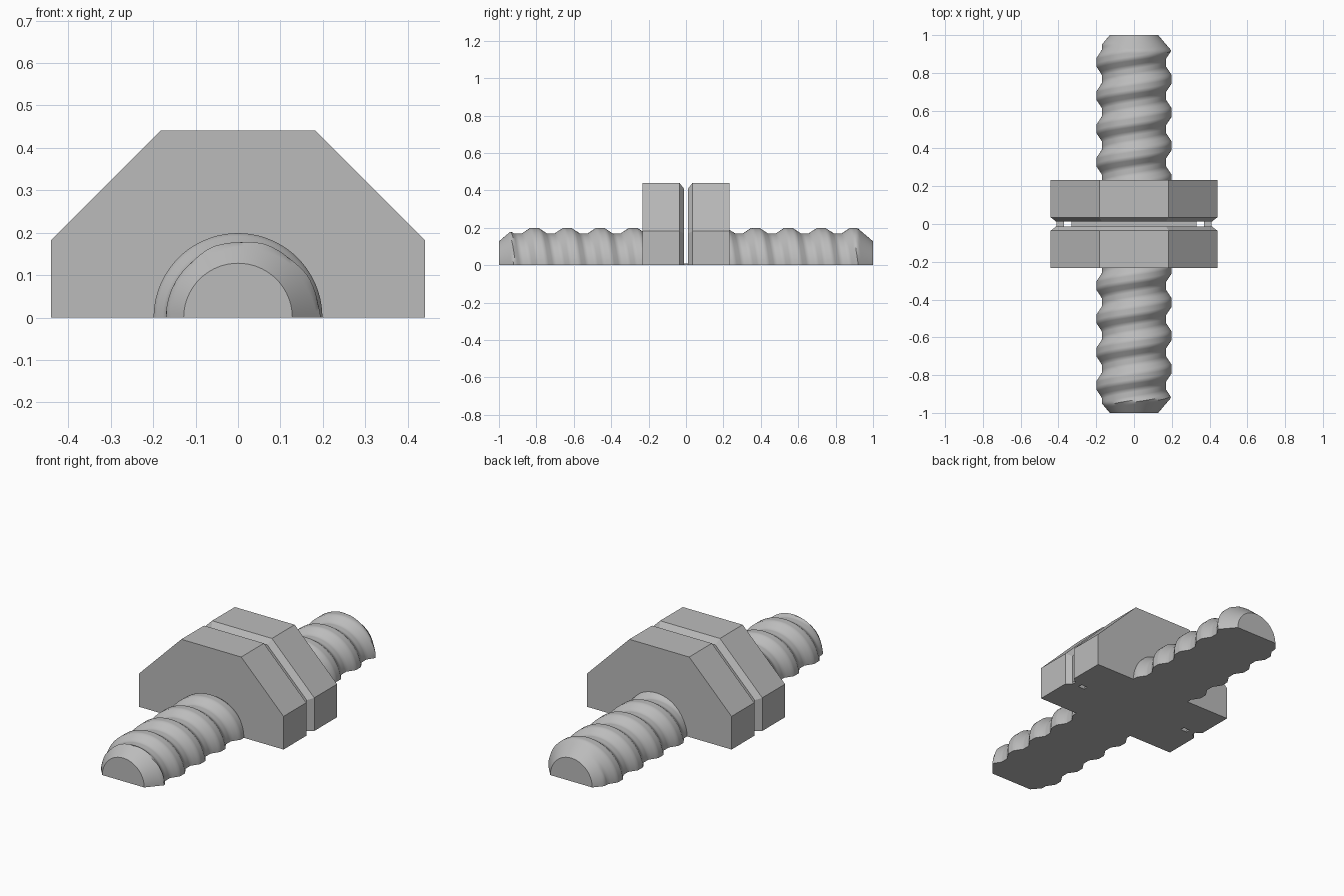
import bpy, bmesh
from math import pi, cos, sin, radians

cube = bpy.data.objects.get("Cube")
if cube:
    bpy.data.objects.remove(cube)

# One plain grey for everything
grey = bpy.data.materials.new("plain grey")
grey.use_nodes = True
COLOUR = (0.5, 0.5, 0.5, 1)
grey.diffuse_color = COLOUR
grey.node_tree.nodes["Principled BSDF"].inputs["Base Color"].default_value = COLOUR


def finish(bm, name, smooth=False):
    bmesh.ops.remove_doubles(bm, verts=bm.verts, dist=1e-5)
    bmesh.ops.recalc_face_normals(bm, faces=bm.faces)
    mesh = bpy.data.meshes.new(name)
    bm.to_mesh(mesh)
    bm.free()
    obj = bpy.data.objects.new(name, mesh)
    bpy.context.collection.objects.link(obj)
    mesh.materials.append(grey)
    if smooth:
        bpy.ops.object.select_all(action='DESELECT')
        obj.select_set(True)
        bpy.context.view_layer.objects.active = obj
        bpy.ops.object.shade_smooth_by_angle(angle=radians(38))
    return obj


# Half of an octagonal nut, with a chamfer on the face towards the gap
APOTHEM = 0.441
GAP, BEVEL_END, OUTER = 0.012, 0.035, 0.233


def half_octagon(bm, apothem, y):
    s = apothem * 0.4142
    outline = [(apothem, 0), (apothem, s), (s, apothem),
               (-s, apothem), (-apothem, s), (-apothem, 0)]
    return [bm.verts.new((x, y, z)) for x, z in outline]


def half_nut(name, side):
    bm = bmesh.new()
    rings = [half_octagon(bm, a, side * y) for a, y in
             ((APOTHEM - 0.03, GAP), (APOTHEM, BEVEL_END), (APOTHEM, OUTER))]
    for a, b in zip(rings, rings[1:]):
        for i in range(len(a)):
            j = (i + 1) % len(a)
            bm.faces.new((a[i], a[j], b[j], b[i]))
    bm.faces.new(rings[0])
    bm.faces.new(rings[-1])
    return finish(bm, name)


# Half of a threaded rod, with rows that follow the helix
PITCH, ROOT, CREST = 0.176, 0.17, 0.199
TIP, TIP_SLOPE, START = 0.128, 0.85, 0.231
SEGMENTS, ROWS = 40, 16


def thread_radius(phase):
    d = abs((phase + 0.5) % 1 - 0.5)          # distance from the crest, in pitches
    t = min(max((d - 0.125) / 0.25, 0), 1)
    return CREST + (ROOT - CREST) * t


def half_rod(name, crest, turn):
    bm = bmesh.new()
    rows = []
    for k in range(-6 * ROWS, 2 * ROWS):
        row = []
        for i in range(SEGMENTS + 1):
            a = pi * i / SEGMENTS
            helix = crest - PITCH * a / (2 * pi)
            y = min(max(helix + k * PITCH / ROWS, START), 1)
            r = min(thread_radius((y - helix) / PITCH), TIP + TIP_SLOPE * (1 - y))
            row.append(bm.verts.new((turn * r * cos(a), turn * y, r * sin(a))))
        rows.append(row)
    for a, b in zip(rows, rows[1:]):
        for i in range(SEGMENTS):
            bm.faces.new((a[i], a[i + 1], b[i + 1], b[i]))
        bm.faces.new((a[-1], a[0], b[0], b[-1]))   # flat underside
    bm.faces.new(rows[-1])                         # flat tip
    return finish(bm, name, smooth=True)


half_nut("back_half_nut", 1)
half_nut("front_half_nut", -1)
half_rod("back_threaded_rod", 0.943, 1)
half_rod("front_threaded_rod", 0.943 + PITCH / 2, -1)

# Thin hinge strip joining the halves, broken by two small slots
for name, x0, x1 in (("hinge_middle", -0.33, 0.33),
                     ("hinge_left_end", 0.37, 0.411),
                     ("hinge_right_end", -0.411, -0.37)):
    bm = bmesh.new()
    bmesh.ops.create_cube(bm, size=1)
    for v in bm.verts:
        v.co.x = x0 if v.co.x < 0 else x1
        v.co.y = GAP if v.co.y > 0 else -GAP
        v.co.z = 0.01 if v.co.z > 0 else 0
    finish(bm, name)
